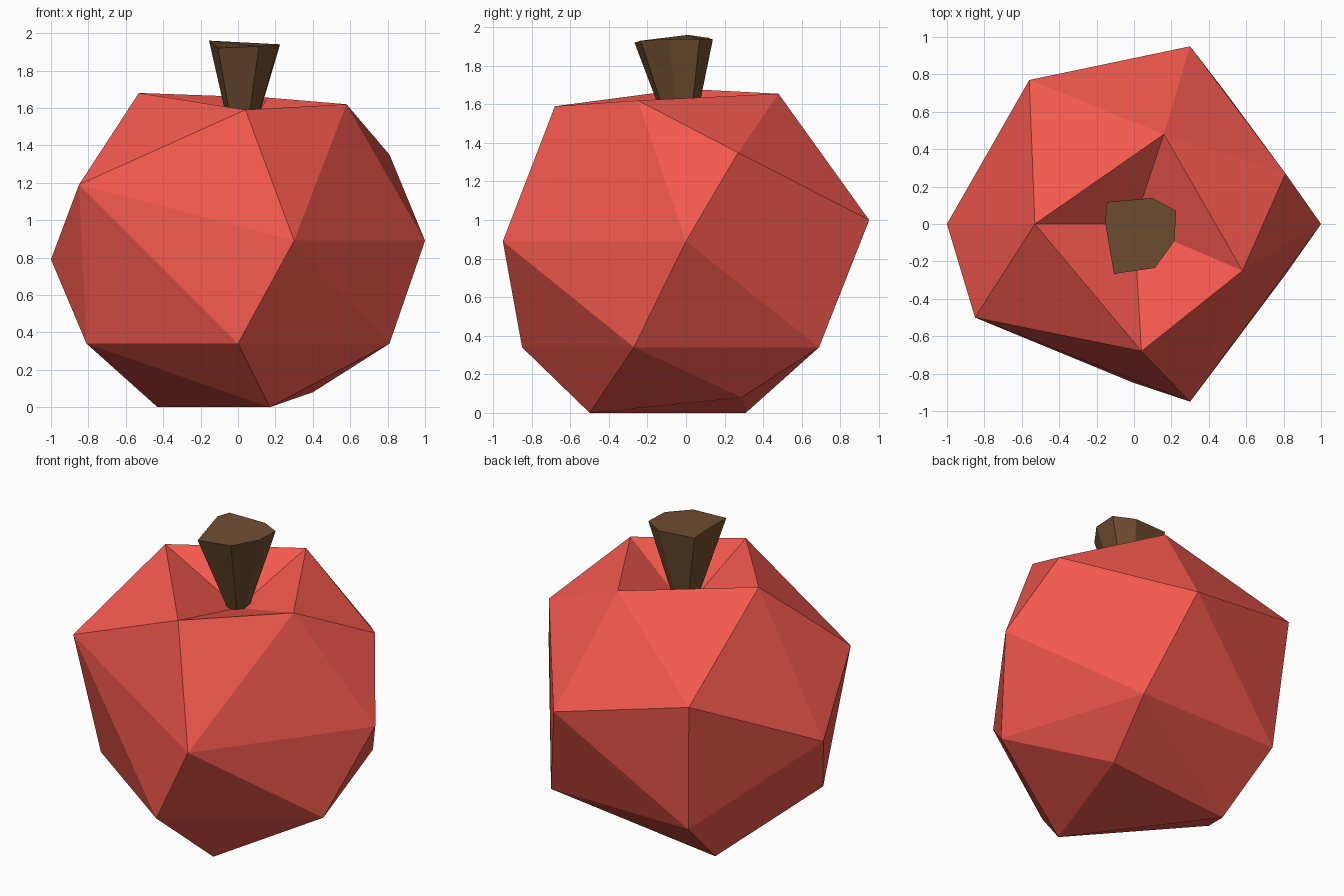
import bpy, bmesh

if "Cube" in bpy.data.objects:
    bpy.data.objects.remove(bpy.data.objects["Cube"])


def finish(bm, name, color):
    bmesh.ops.recalc_face_normals(bm, faces=bm.faces)
    mesh = bpy.data.meshes.new(name)
    bm.to_mesh(mesh)
    bm.free()
    mat = bpy.data.materials.new(name + "_colour")
    mat.diffuse_color = (*color, 1)
    mat.use_nodes = True
    mat.node_tree.nodes["Principled BSDF"].inputs["Base Color"].default_value = mat.diffuse_color
    mesh.materials.append(mat)
    obj = bpy.data.objects.new(name, mesh)
    bpy.context.collection.objects.link(obj)
    return obj


# apple body: faceted convex hull through a few rings of points
rim = [(-.53, 0, 1.68), (.16, .48, 1.655), (.58, -.25, 1.62), (.04, -.68, 1.59)]
shoulder = [(-.85, -.5, 1.19), (-.56, .77, 1.19), (.81, .27, 1.35)]
middle = [(-1, 0, .79), (.3, .95, 1.0), (1, 0, .89), (.3, -.95, .89)]
lower = [(0, -.85, .34), (.81, -.27, .34), (.5, .69, .34), (-.5, .69, .34), (-.81, -.27, .34)]
base = [(.17, -.5, 0), (-.43, .31, 0), (.4, .29, .08)]

bm = bmesh.new()
rim_verts = [bm.verts.new(p) for p in rim]
for p in shoulder + middle + lower + base:
    bm.verts.new(p)
bmesh.ops.convex_hull(bm, input=bm.verts[:])

# dimple: swap the lid inside the rim for a sunken fan
lid = [f for f in bm.faces if all(v in rim_verts for v in f.verts)]
inner = [e for e in bm.edges if len(e.link_faces) == 2 and all(f in lid for f in e.link_faces)]
bmesh.ops.delete(bm, geom=lid, context='FACES_ONLY')
bmesh.ops.delete(bm, geom=inner, context='EDGES')
centre = bm.verts.new((0, 0, 1.4))
for i in range(4):
    bm.faces.new((rim_verts[i], rim_verts[(i + 1) % 4], centre))
finish(bm, "apple_body", (.9, .1, .076))

# stem: seven-sided, flaring upwards from the dimple
top = [(-.144, .118, 1.945), (.1, .139, 1.935), (.225, .07, 1.94), (.217, -.09, 1.94),
       (.112, -.235, 1.93), (-.107, -.267, 1.92), (-.155, .01, 1.96)]
bm = bmesh.new()
upper = [bm.verts.new(p) for p in top]
foot = [bm.verts.new((x * .23 + .01, y * .23 - .005, 1.39)) for x, y, z in top]
bm.faces.new(upper)
bm.faces.new(foot[::-1])
for i in range(7):
    j = (i + 1) % 7
    bm.faces.new((upper[i], upper[j], foot[j], foot[i]))
finish(bm, "stem", (.16, .075, .03))
